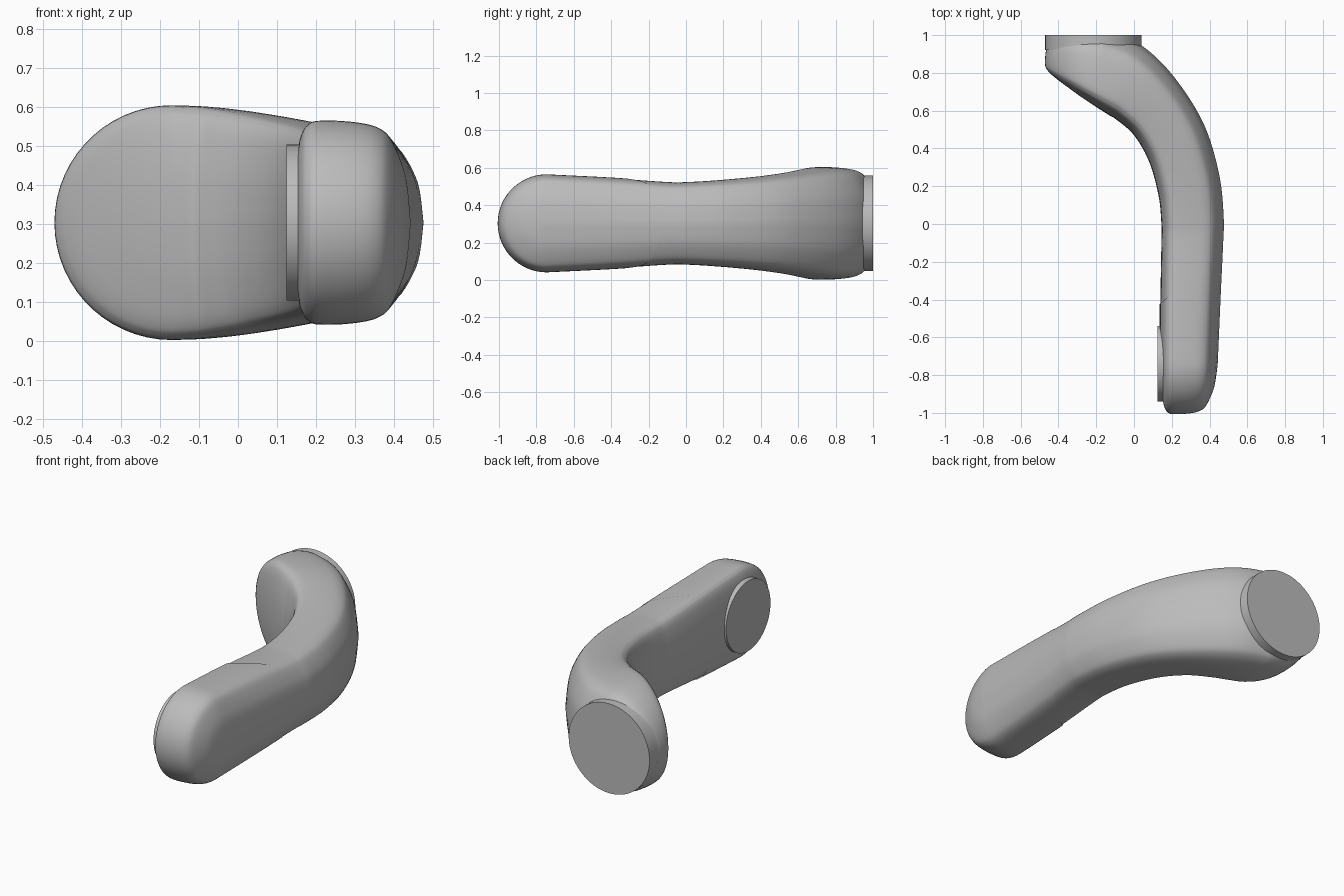
import bpy, bmesh, math
from mathutils import Vector

old = bpy.data.objects.get("Cube")
if old:
    bpy.data.objects.remove(old, do_unlink=True)

MID_Z = 0.303

grey = bpy.data.materials.new("plain grey")
grey.use_nodes = True
colour = (0.5, 0.5, 0.5, 1)
grey.diffuse_color = colour
grey.node_tree.nodes["Principled BSDF"].inputs["Base Color"].default_value = colour

# Stations along the grip: inner x, y, outer x, y, half height
STATIONS = [
    (.14, -.745, .443, -.745, .257), (.14, -.4, .458, -.4, .24),
    (.145, -.1, .472, -.1, .22), (.145, 0, .475, .03, .22),
    (.13, .15, .455, .24, .23), (.08, .33, .39, .48, .248),
    (0, .47, .29, .67, .268), (-.09, .55, .15, .85, .288),
    (-.13, .575, 0, .97, .297), (-.17, .6, -.17, 1.03, .3)]

# Upper half of the cross-section: fraction from inner to outer, height
SECTION = [(0, 0), (.015, .4), (.06, .75), (.1, .9), (.14, .96), (.21, 1), (.42, 1),
           (.63, .97), (.75, .92), (.83, .83), (.92, .6), (.97, .38), (1, 0)]


def smooth(points, steps):
    """Run a smooth curve through points of any dimension."""
    pts = [points[0]] + list(points) + [points[-1]]
    out = []
    for a, b, c, d in zip(pts, pts[1:], pts[2:], pts[3:]):
        for k in range(steps):
            t = k / steps
            out.append(tuple(
                q + t * (r - p) / 2 + t * t * (p - 2.5 * q + 2 * r - s / 2)
                + t ** 3 * (3 * q - p - 3 * r + s) / 2
                for p, q, r, s in zip(a, b, c, d)))
    return out + [points[-1]]


def finish(name, bm, angle=40):
    bmesh.ops.recalc_face_normals(bm, faces=bm.faces)
    mesh = bpy.data.meshes.new(name)
    bm.to_mesh(mesh)
    bm.free()
    obj = bpy.data.objects.new(name, mesh)
    bpy.context.collection.objects.link(obj)
    mesh.materials.append(grey)
    bpy.ops.object.select_all(action='DESELECT')
    obj.select_set(True)
    bpy.context.view_layer.objects.active = obj
    bpy.ops.object.shade_smooth_by_angle(angle=math.radians(angle))
    return obj


def handle(name, swell, cut_point, cut_normal):
    """Loft the section along the stations, turn both round ends, trim by a plane."""
    half = smooth(SECTION, 3)
    ring = half + [(s, -v) for s, v in half[-2:0:-1]]
    path = smooth(STATIONS, 6)
    turns = [math.radians(a) for a in range(6, 91, 6)]
    still = Vector((0, 0))
    rows = [(path[0], a, Vector((0, -1)), Vector((-.05, -1))) for a in reversed(turns)]
    rows += [(p, 0, still, still) for p in path]
    rows += [(path[-1], a, Vector((-1, .62)), Vector((-1, 0))) for a in turns]

    bm = bmesh.new()
    loops = []
    for (ix, iy, ox, oy, h), turn, d_in, d_out in rows:
        inner, outer = Vector((ix - swell, iy)), Vector((ox, oy))
        loop = []
        for s, v in ring:
            r = v * (h + swell)
            p = inner.lerp(outer, s) + d_in.lerp(d_out, s) * abs(r) * math.sin(turn)
            loop.append(bm.verts.new((p.x, min(p.y, .985), MID_Z + r * math.cos(turn))))
        loops.append(loop)
    n = len(ring)
    for a, b in zip(loops, loops[1:]):
        for i in range(n):
            j = (i + 1) % n
            bm.faces.new((a[i], a[j], b[j], b[i]))
    bmesh.ops.remove_doubles(bm, verts=bm.verts, dist=1e-4)
    bmesh.ops.bisect_plane(bm, geom=bm.verts[:] + bm.edges[:] + bm.faces[:],
                           plane_co=cut_point, plane_no=cut_normal, clear_outer=True)
    return finish(name, bm)


def disc(name, centre, radius, depth, axis):
    """Flat round plug along the x or y axis."""
    bm = bmesh.new()
    bmesh.ops.create_cone(bm, cap_ends=True, segments=96, radius1=radius,
                          radius2=radius, depth=depth)
    turn = Vector((0, 0, 1)).rotation_difference(Vector(axis)).to_matrix()
    bmesh.ops.rotate(bm, verts=bm.verts, matrix=turn)
    bmesh.ops.translate(bm, verts=bm.verts, vec=centre)
    return finish(name, bm)


# Curved grip and the slightly raised end sleeve, meeting on a slanted seam
slant = Vector((-.25, .29, 0)).normalized()
seam = Vector((.14, -.42, 0))
handle("curved_grip", 0, seam - slant * .03, -slant)
handle("end_sleeve", .004, seam, slant)

# Round button on the inner face and mounting collar at the back
disc("inner_button", (.15, -.74, MID_Z), .2, .05, (1, 0, 0))
disc("mounting_collar", (-.215, .96, MID_Z), .255, .08, (0, 1, 0))
